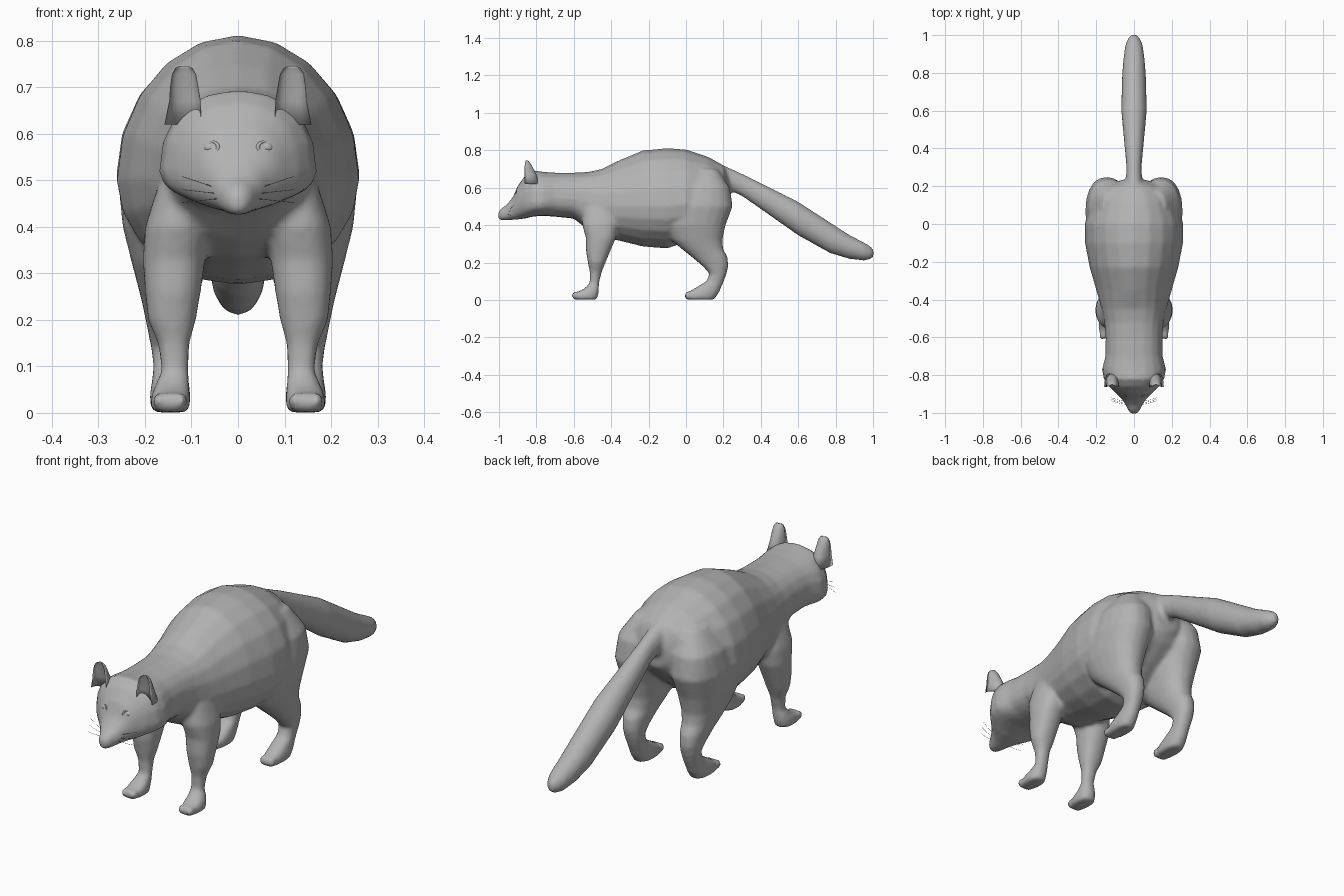
import bpy, bmesh, math
from mathutils import Matrix, Vector

if "Cube" in bpy.data.objects:
    bpy.data.objects.remove(bpy.data.objects["Cube"])

fur = bpy.data.materials.new("grey fur")
fur.diffuse_color = (0.45, 0.45, 0.45, 1)
fur.use_nodes = True
fur.node_tree.nodes["Principled BSDF"].inputs["Base Color"].default_value = fur.diffuse_color
SEG = 20


def spow(v, p):
    return math.copysign(abs(v) ** p, v)


def skin(bm, rings):
    """Join a row of closed rings into a capped tube."""
    loops = [[bm.verts.new(p) for p in r] for r in rings]
    for a, b in zip(loops, loops[1:]):
        for i in range(len(a)):
            j = (i + 1) % len(a)
            bm.faces.new((a[i], a[j], b[j], b[i]))
    bm.faces.new(loops[0])
    bm.faces.new(loops[-1])


def along_y(bm, stations):
    """Upright rings: y, top, bottom, half width, height of widest point."""
    rings = []
    for y, top, bot, w, mid in stations:
        p = 0.86 if y < -0.4 else 1.0
        ring = []
        for k in range(SEG):
            a = 2 * math.pi * k / SEG
            c, s = spow(math.cos(a), p), spow(math.sin(a), p)
            ring.append((w * c, y, mid + s * ((top - mid) if s > 0 else (mid - bot))))
        rings.append(ring)
    skin(bm, rings)


def along_z(bm, stations, side, cup=False):
    """Level rings: z, inner x, outer x, front y, back y."""
    rings = []
    for z, x0, x1, y0, y1 in stations:
        ring = []
        for k in range(SEG):
            a = 2 * math.pi * k / SEG
            c, s = spow(math.cos(a), 0.88), spow(math.sin(a), 0.88)
            x = (x0 + x1) / 2 + c * (x1 - x0) / 2
            if cup:
                y = y0 + (y1 - y0) * (s if s > 0 else -0.45 * s)
            else:
                y = (y0 + y1) / 2 + s * (y1 - y0) / 2
            ring.append((side * x, y, z))
        rings.append(ring)
    skin(bm, rings)


def finish(name, bm, angle=60):
    bmesh.ops.recalc_face_normals(bm, faces=bm.faces[:])
    me = bpy.data.meshes.new(name)
    bm.to_mesh(me)
    bm.free()
    me.materials.append(fur)
    ob = bpy.data.objects.new(name, me)
    bpy.context.collection.objects.link(ob)
    for f in me.polygons:
        f.use_smooth = True
    return ob


def ball(bm, loc, size):
    m = Matrix.Translation(loc) @ Matrix.Diagonal((*size, 1))
    bmesh.ops.create_uvsphere(bm, u_segments=16, v_segments=10, radius=1, matrix=m)


# trunk, neck and head in one run from rump to nose
TRUNK = [
    (.235, .66, .52, .06, .58), (.20, .72, .47, .15, .57), (.12, .765, .40, .22, .53),
    (0, .805, .31, .262, .51), (-.1, .812, .275, .26, .50), (-.23, .80, .285, .235, .50),
    (-.35, .75, .315, .20, .50), (-.45, .70, .335, .172, .50), (-.52, .685, .37, .157, .52),
    (-.6, .68, .435, .15, .54), (-.7, .68, .445, .152, .54), (-.77, .686, .45, .170, .52),
    (-.82, .694, .445, .160, .52), (-.86, .665, .435, .132, .52), (-.9, .61, .43, .092, .51),
    (-.925, .55, .428, .066, .49), (-.96, .507, .425, .044, .465),
    (-.988, .49, .425, .030, .455), (-1.004, .47, .432, .016, .45)]
TAIL = [
    (.10, .77, .62, .05, .70), (.20, .72, .60, .045, .66), (.30, .675, .555, .04, .615),
    (.45, .60, .45, .054, .525), (.60, .525, .345, .068, .435), (.77, .415, .25, .064, .33),
    (.87, .35, .22, .057, .285), (.95, .308, .21, .046, .26), (.985, .288, .217, .03, .25),
    (1.003, .268, .23, .014, .248)]
HIND = [
    (.70, .06, .17, .02, .17), (.60, .03, .24, -.06, .235), (.50, .03, .258, -.12, .25),
    (.40, .045, .248, -.13, .212), (.32, .065, .228, -.08, .195), (.27, .08, .215, -.02, .20),
    (.23, .09, .205, .03, .222), (.18, .10, .195, .09, .227), (.14, .105, .187, .125, .217),
    (.10, .108, .182, .11, .203), (.065, .105, .186, .05, .188),
    (.04, .102, .19, .01, .177), (.001, .104, .188, 0, .15)]
FORE = [
    (.58, .07, .14, -.50, -.40), (.48, .06, .175, -.55, -.36), (.40, .06, .20, -.555, -.36),
    (.33, .07, .205, -.535, -.375), (.26, .08, .20, -.535, -.405), (.20, .09, .194, -.525, -.43),
    (.15, .104, .172, -.515, -.45), (.09, .106, .165, -.515, -.465),
    (.06, .104, .178, -.545, -.465), (.035, .102, .188, -.595, -.467),
    (.001, .104, .188, -.60, -.475)]

bm = bmesh.new()
along_y(bm, TRUNK)
along_y(bm, TAIL)
for side in (-1, 1):
    along_z(bm, HIND, side)
    along_z(bm, FORE, side)
    # toes
    for y in (.012, -.59):
        for x in (.122, .146, .17):
            ball(bm, (side * x, y, .024), (.013, .022, .022))
body = finish("body", bm)
rm = body.modifiers.new("blend", 'REMESH')
rm.mode = 'VOXEL'
rm.voxel_size = 0.01
rm.use_smooth_shade = True
sm = body.modifiers.new("soften", 'SMOOTH')
sm.factor = 0.5
sm.iterations = 6

# cupped ears
EAR = [
    (.62, .08, .158, -.862, -.785), (.67, .08, .148, -.864, -.80), (.70, .085, .146, -.864, -.815),
    (.728, .09, .142, -.861, -.83), (.741, .098, .135, -.859, -.84), (.746, .108, .125, -.857, -.846)]
for side, label in ((-1, "left"), (1, "right")):
    bm = bmesh.new()
    along_z(bm, EAR, side, cup=True)
    finish(label + "_ear", bm)

    # eye with a raised lid around it
    bm = bmesh.new()
    ball(bm, (side * .06, -.893, .57), (.017, .016, .013))
    finish(label + "_eye", bm)
    bpy.ops.mesh.primitive_torus_add(
        major_segments=20, minor_segments=8, major_radius=.018, minor_radius=.004,
        location=(side * .06, -.901, .57), rotation=(math.radians(80), 0, side * .5))
    lid = bpy.context.object
    lid.name = label + "_eyelid"
    lid.scale = (1.1, .75, 1)
    lid.data.materials.append(fur)
    bpy.ops.object.shade_smooth()

    # whiskers
    cu = bpy.data.curves.new(label + "_whiskers", 'CURVE')
    cu.dimensions = '3D'
    cu.bevel_depth = .0007
    cu.bevel_resolution = 0
    for i in range(3):
        sp = cu.splines.new('POLY')
        sp.points.add(3)
        for k, pt in enumerate(sp.points):
            t = k / 3
            pt.co = (side * (.03 + .09 * t), -.955 + .008 * i + .02 * t * t,
                     .462 + .008 * i + .02 * t * (i - .5), 1)
    cu.materials.append(fur)
    bpy.context.collection.objects.link(bpy.data.objects.new(label + "_whiskers", cu))

# nose
bm = bmesh.new()
ball(bm, (0, -.983, .463), (.022, .017, .016))
finish("nose", bm)
